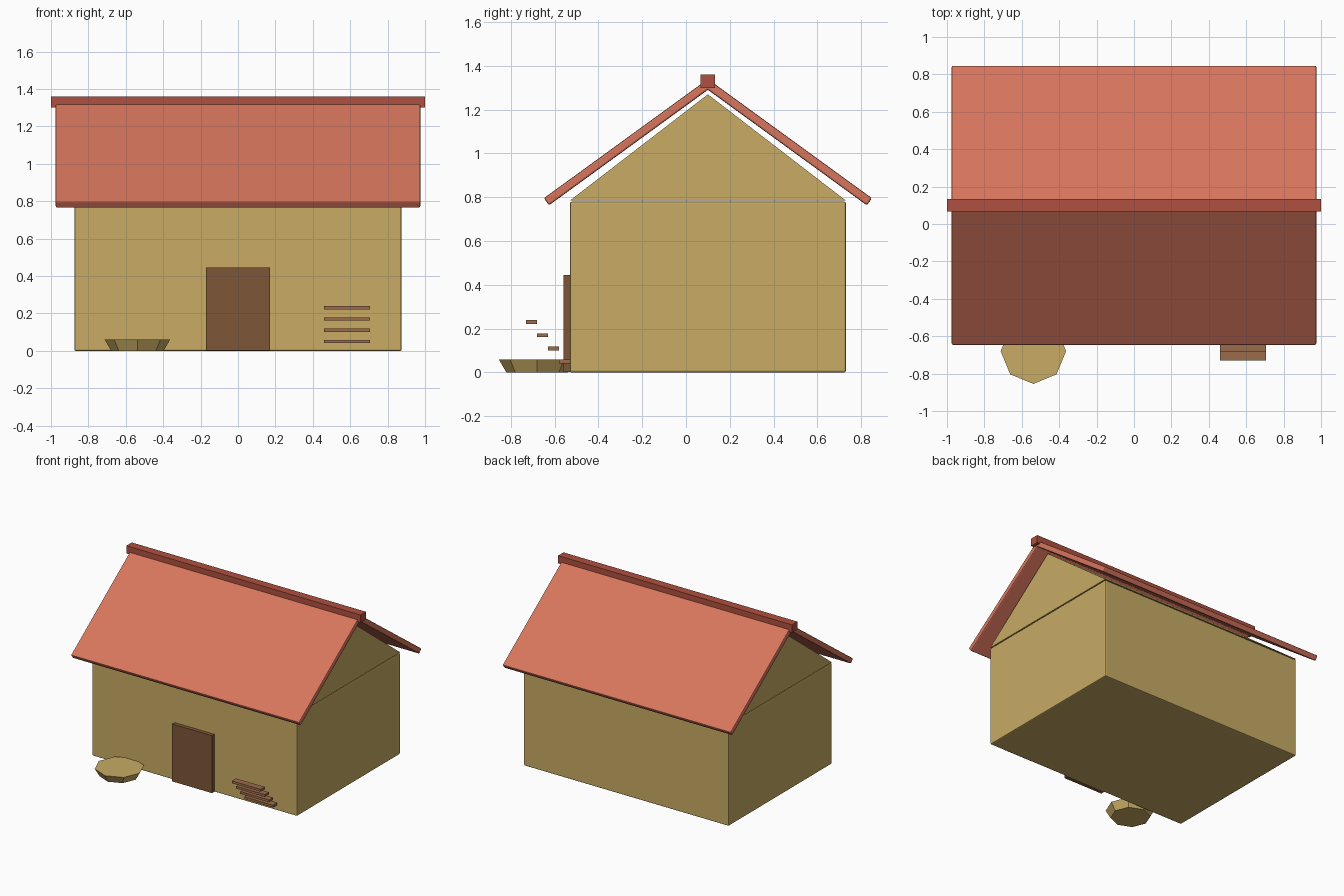
import bpy, bmesh, math

if "Cube" in bpy.data.objects:
    bpy.data.objects.remove(bpy.data.objects["Cube"])


def material(name, rgb):
    m = bpy.data.materials.new(name)
    m.diffuse_color = (*rgb, 1)
    m.use_nodes = True
    m.node_tree.nodes["Principled BSDF"].inputs["Base Color"].default_value = m.diffuse_color
    return m


WALL = material("plaster", (0.58, 0.41, 0.13))
ROOF = material("roof_tile", (0.68, 0.18, 0.11))
RIDGE = material("ridge_tile", (0.43, 0.08, 0.05))
DOOR = material("door_wood", (0.21, 0.093, 0.04))
STEP = material("step_wood", (0.33, 0.15, 0.07))


def box(name, lo, hi, mat, bevel=0.0):
    size = [b - a for a, b in zip(lo, hi)]
    bpy.ops.mesh.primitive_cube_add(size=1, location=[(a + b) / 2 for a, b in zip(lo, hi)])
    ob = bpy.context.object
    ob.name = name
    for v in ob.data.vertices:
        v.co = [c * s for c, s in zip(v.co, size)]
    ob.data.materials.append(mat)
    if bevel:
        mod = ob.modifiers.new("bevel", "BEVEL")
        mod.width = bevel
        mod.segments = 2
    return ob


def prism(name, profile, half_width, mat):
    # extrude a (y, z) profile along x
    bm = bmesh.new()
    face = bm.faces.new([bm.verts.new((-half_width, y, z)) for y, z in profile])
    ext = bmesh.ops.extrude_face_region(bm, geom=[face])
    verts = [g for g in ext["geom"] if isinstance(g, bmesh.types.BMVert)]
    bmesh.ops.translate(bm, verts=verts, vec=(2 * half_width, 0, 0))
    bmesh.ops.recalc_face_normals(bm, faces=bm.faces)
    mesh = bpy.data.meshes.new(name)
    bm.to_mesh(mesh)
    bm.free()
    ob = bpy.data.objects.new(name, mesh)
    bpy.context.collection.objects.link(ob)
    mesh.materials.append(mat)
    return ob


YC = 0.1  # ridge line of the house

# walls and gable
box("walls", (-0.875, YC - 0.63, 0), (0.875, YC + 0.63, 0.78), WALL, 0.008)
prism("gable", [(YC - 0.63, 0.785), (YC + 0.63, 0.785), (YC, 1.27)], 0.875, WALL)

# two sloping roof slabs and the ridge cap
PITCH = math.radians(36)
LENGTH, THICK = 0.926, 0.04
for side, name in ((-1, "roof_front"), (1, "roof_back")):
    slab = box(name, (-0.975, -LENGTH / 2, -THICK / 2), (0.975, LENGTH / 2, THICK / 2), ROOF, 0.008)
    slab.rotation_euler.x = -side * PITCH
    along, down = LENGTH / 2, THICK / 2
    slab.location = (0,
                     YC + side * (along * math.cos(PITCH) - down * math.sin(PITCH)),
                     1.34 - along * math.sin(PITCH) - down * math.cos(PITCH))
box("ridge_cap", (-1, YC - 0.033, 1.3), (1, YC + 0.033, 1.36), RIDGE)

# door
box("door", (-0.17, -0.56, 0.002), (0.17, -0.52, 0.445), DOOR)

# floating steps
for i in range(4):
    y, z = -0.555 - 0.05 * i, 0.05 + 0.06 * i
    box(f"step_{i + 1}", (0.46, y - 0.025, z - 0.009), (0.705, y + 0.025, z + 0.009), STEP)

# eight-sided flared basin
bpy.ops.mesh.primitive_cone_add(vertices=8, radius1=0.14, radius2=0.175, depth=0.06,
                                location=(-0.538, -0.68, 0.03))
basin = bpy.context.object
basin.name = "basin"
basin.data.materials.append(WALL)
